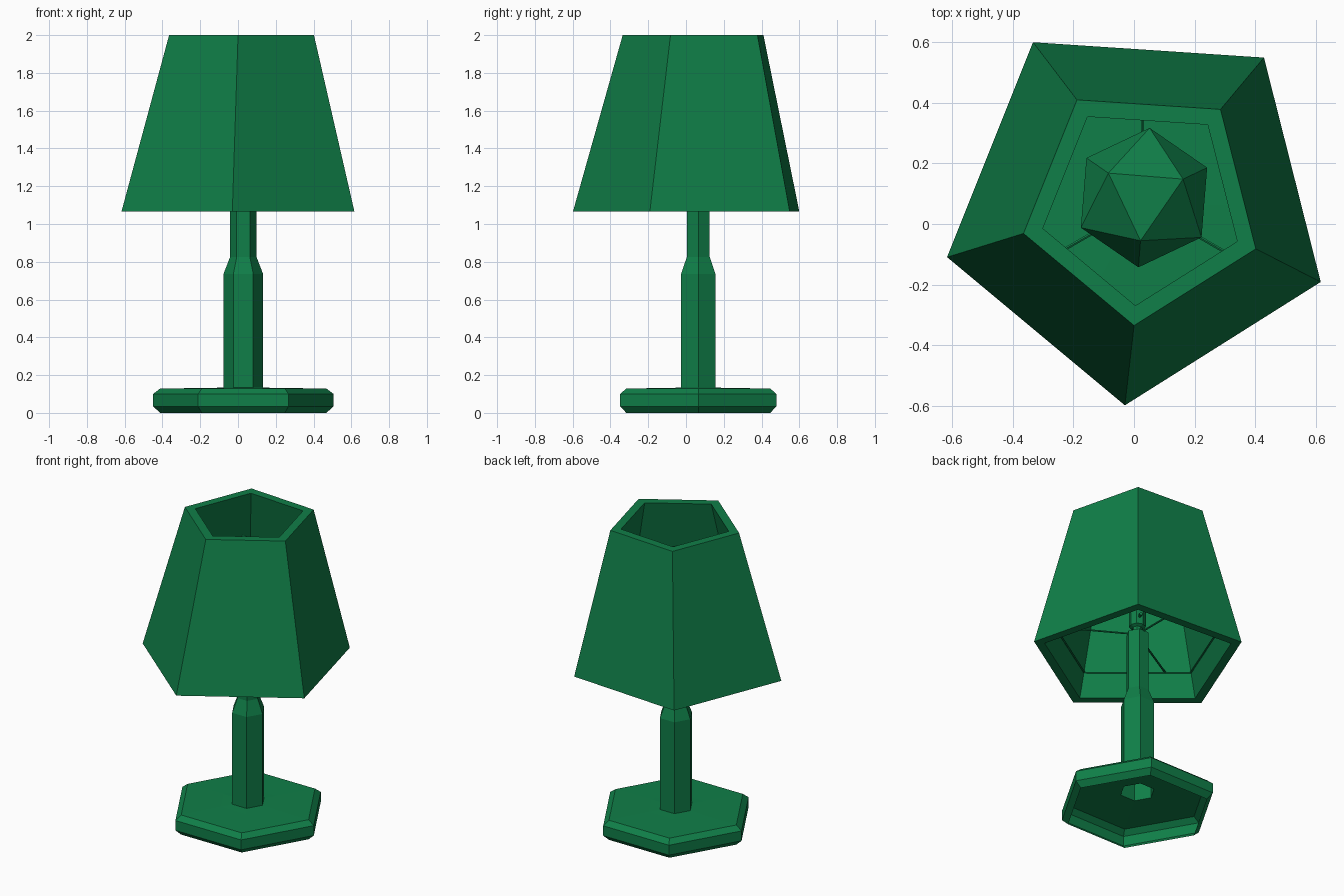
import bpy, bmesh
from math import cos, sin, radians, atan2, pi
from mathutils import Vector, Matrix

if "Cube" in bpy.data.objects:
    bpy.data.objects.remove(bpy.data.objects["Cube"])

AX, AY = 0.028, 0.065          # lamp axis
green = bpy.data.materials.new("green")
green.diffuse_color = (0.005, 0.21, 0.065, 1)
green.use_nodes = True
green.node_tree.nodes["Principled BSDF"].inputs["Base Color"].default_value = green.diffuse_color


def finish(bm, name):
    mesh = bpy.data.meshes.new(name)
    bm.to_mesh(mesh)
    bm.free()
    mesh.materials.append(green)
    obj = bpy.data.objects.new(name, mesh)
    bpy.context.collection.objects.link(obj)
    return obj


def loft(name, rings, sides, start=0.0, cap=False, closed=False):
    """Skin regular polygons given as (radius, z, centre x, centre y)."""
    bm = bmesh.new()
    loops = []
    for r, z, cx, cy in rings:
        angles = [radians(start) + 2 * pi * i / sides for i in range(sides)]
        loops.append([bm.verts.new((cx + r * cos(a), cy + r * sin(a), z)) for a in angles])
    pairs = list(zip(loops, loops[1:]))
    if closed:
        pairs.append((loops[-1], loops[0]))
    for lo, hi in pairs:
        for i in range(sides):
            j = (i + 1) % sides
            bm.faces.new((lo[i], lo[j], hi[j], hi[i]))
    if cap:
        bm.faces.new(loops[-1])
    bmesh.ops.recalc_face_normals(bm, faces=bm.faces)
    return finish(bm, name)


def turned(name, profile, sides=6, cap=True):
    return loft(name, [(r, z, AX, AY) for r, z in profile], sides, cap=cap)


def rod(name, a, b, radius=0.006, sides=6):
    a, b = Vector(a), Vector(b)
    bm = bmesh.new()
    rot = (b - a).to_track_quat('Z', 'Y').to_matrix().to_4x4()
    bmesh.ops.create_cone(bm, cap_ends=True, segments=sides, radius1=radius, radius2=radius,
                          depth=(b - a).length, matrix=Matrix.Translation((a + b) / 2) @ rot)
    return finish(bm, name)


# Base and stem: one hexagonal shell, open underneath
turned("base_and_stem", [(0.44, 0), (0.478, 0.035), (0.478, 0.10), (0.44, 0.129),
                         (0.18, 0.132), (0.105, 0.134), (0.105, 0.735),
                         (0.07, 0.825), (0.07, 1.22)])

# Bulb socket with its small switch
turned("socket", [(0.03, 1.22), (0.03, 1.26), (0.05, 1.27), (0.05, 1.41), (0.04, 1.43)], 8)
rod("switch", (AX, AY, 1.32), (AX + 0.03, AY + 0.07, 1.32), 0.01)

# Bulb: icosahedron with a face pointing up
bm = bmesh.new()
bmesh.ops.create_icosphere(bm, subdivisions=1, radius=0.235)
bm.normal_update()
bm.faces.ensure_lookup_table()
face = bm.faces[0]
bmesh.ops.rotate(bm, verts=bm.verts, cent=(0, 0, 0),
                 matrix=face.normal.rotation_difference(Vector((0, 0, 1))).to_matrix())
p = face.verts[0].co
bmesh.ops.rotate(bm, verts=bm.verts, cent=(0, 0, 0),
                 matrix=Matrix.Rotation(radians(25.4) - atan2(p.y, p.x), 3, 'Z'))
bmesh.ops.translate(bm, verts=bm.verts, vec=(0.033, 0.087, 1.63))
finish(bm, "bulb")

# Shade: thick tapered pentagon
low, high = (0.013, 0.05), (0.027, 0.068)
loft("shade", [(0.65, 1.065, *low), (0.404, 2, *high), (0.338, 2, *high), (0.584, 1.065, *low)],
     5, start=50.2, closed=True)

# Wire frame: pentagon against the shade's inner wall, and three spokes
WZ, WR, CX, CY = 1.22, 0.54, 0.015, 0.053
corners = [Vector((CX + WR * cos(radians(50.2 + 72 * i)),
                   CY + WR * sin(radians(50.2 + 72 * i)), WZ)) for i in range(5)]
for i in range(5):
    rod("frame_ring", corners[i], corners[(i + 1) % 5])
for angle in (90, 210, 330):
    d = Vector((cos(radians(angle)), sin(radians(angle))))
    reach = 9.0
    for i in range(5):          # distance to the nearest side of the ring
        n = Vector((cos(radians(86.2 + 72 * i)), sin(radians(86.2 + 72 * i))))
        if d.dot(n) > 0.1:
            gap = WR * cos(pi / 5) - n.dot(Vector((AX - CX, AY - CY)))
            reach = min(reach, gap / d.dot(n))
    rod("frame_spoke", (AX, AY, WZ), (AX + reach * d.x, AY + reach * d.y, WZ))
